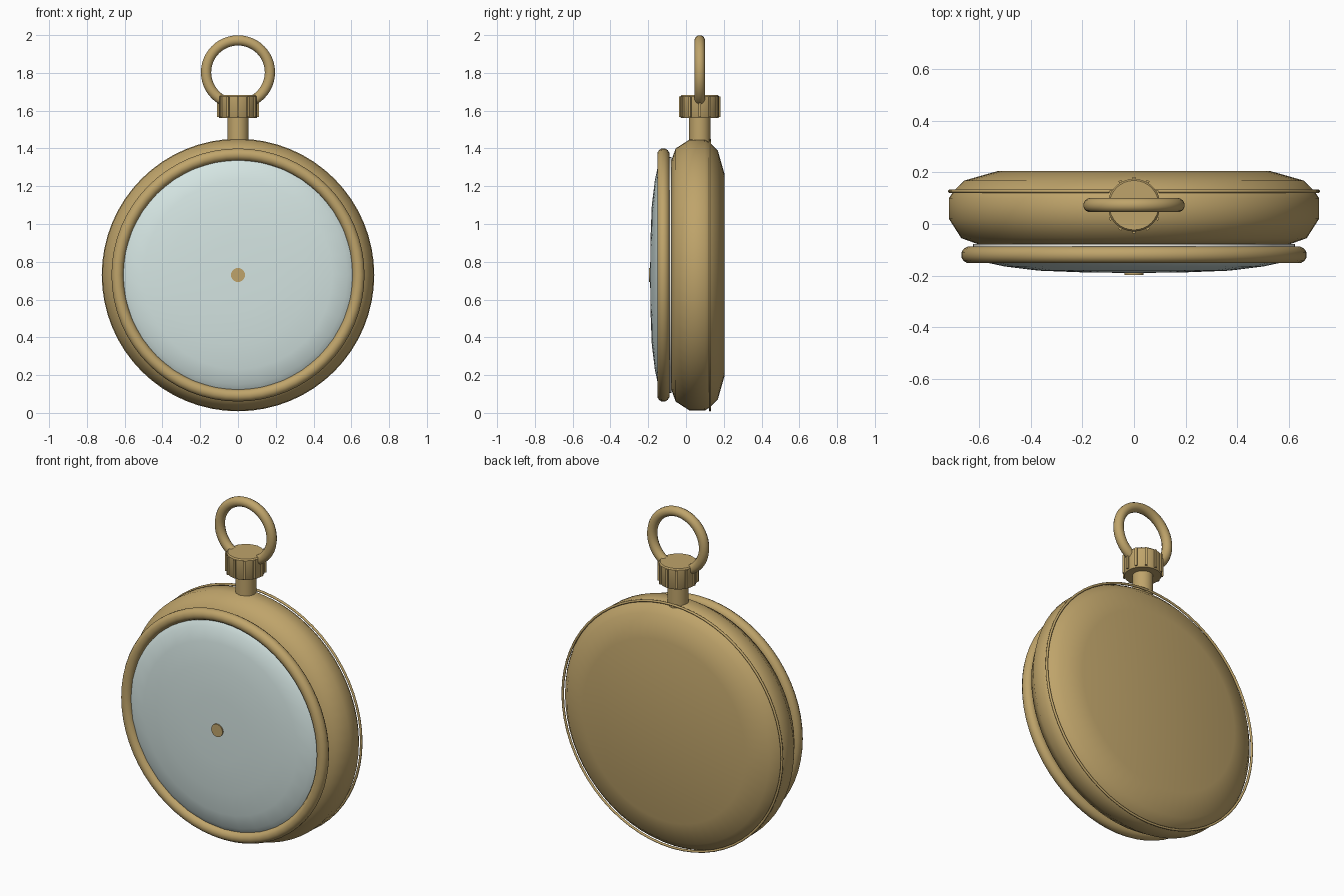
import bpy, bmesh, math
from mathutils import Matrix, Vector

if "Cube" in bpy.data.objects:
    bpy.data.objects.remove(bpy.data.objects["Cube"])

CZ = 0.73   # height of the case centre
SY = 0.073  # depth of the crown, stem and bow


def material(name, rgb):
    m = bpy.data.materials.new(name)
    m.diffuse_color = (*rgb, 1)
    m.use_nodes = True
    m.node_tree.nodes["Principled BSDF"].inputs["Base Color"].default_value = m.diffuse_color
    return m


GOLD = material("gold", (0.52, 0.37, 0.145))
GLASS = material("glass", (0.66, 0.78, 0.76))
WHITE = material("enamel", (0.9, 0.88, 0.8))
DARK = material("dark", (0.03, 0.03, 0.04))


def finish(bm, name, mat, loc, angle=40):
    bmesh.ops.remove_doubles(bm, verts=bm.verts, dist=1e-5)
    bmesh.ops.recalc_face_normals(bm, faces=bm.faces)
    me = bpy.data.meshes.new(name)
    bm.to_mesh(me)
    bm.free()
    ob = bpy.data.objects.new(name, me)
    bpy.context.collection.objects.link(ob)
    ob.location = loc
    me.materials.append(mat)
    bpy.ops.object.select_all(action='DESELECT')
    ob.select_set(True)
    bpy.context.view_layer.objects.active = ob
    bpy.ops.object.shade_smooth_by_angle(angle=math.radians(angle))
    return ob


def lathe(name, profile, mat, loc, axis='Y', segs=64, closed=False, angle=40):
    """Spin (radius, position along axis) points around the axis."""
    bm = bmesh.new()
    place = (lambda r, h: (r, h, 0)) if axis == 'Y' else (lambda r, h: (r, 0, h))
    vs = [bm.verts.new(place(r, h)) for r, h in profile]
    pairs = list(zip(vs, vs[1:])) + ([(vs[-1], vs[0])] if closed else [])
    edges = [bm.edges.new(p) for p in pairs]
    bmesh.ops.spin(bm, geom=vs + edges, cent=(0, 0, 0), steps=segs, angle=math.tau,
                   axis=(0, 1, 0) if axis == 'Y' else (0, 0, 1))
    return finish(bm, name, mat, loc, angle)


def ring(name, major, minor, mat, loc, segs=64, sides=12):
    pts = [(major + minor * math.cos(math.tau * (i + .5) / sides),
            minor * math.sin(math.tau * (i + .5) / sides)) for i in range(sides)]
    return lathe(name, pts, mat, loc, segs=segs, closed=True, angle=60)


# Case body, with the separate thin seam ring of the back cover
lathe("case", [(0, -0.08), (0.60, -0.08), (0.67, -0.055), (0.718, 0.02), (0.718, 0.10),
               (0.70, 0.127), (0.66, 0.168), (0.53, 0.205), (0, 0.205)], GOLD, (0, 0, CZ))
ring("back_cover_seam", 0.715, 0.007, GOLD, (0, 0.127, CZ), sides=8)

# Bezel, dial and domed crystal
ring("bezel", 0.638, 0.033, GOLD, (0, -0.12, CZ))
lathe("dial", [(0, -0.10), (0.625, -0.10), (0.625, -0.078), (0, -0.078)], WHITE, (0, 0, CZ))
lathe("crystal", [(0, -0.19), (0.19, -0.188), (0.37, -0.181), (0.50, -0.165), (0.58, -0.148),
                  (0.61, -0.128), (0, -0.128)], GLASS, (0, 0, CZ), segs=32)
lathe("centre_pin", [(0, -0.197), (0.037, -0.197), (0.037, -0.10), (0, -0.10)],
      GOLD, (0, 0, CZ), segs=24)

# Hands under the crystal
for name, length, turn in (("hour_hand", 0.30, -55), ("minute_hand", 0.45, 55)):
    bm = bmesh.new()
    bmesh.ops.create_cube(bm, size=1)
    bmesh.ops.scale(bm, verts=bm.verts, vec=(0.025, 0.008, length))
    bmesh.ops.translate(bm, verts=bm.verts, vec=(0, 0, length / 2))
    bmesh.ops.rotate(bm, verts=bm.verts, matrix=Matrix.Rotation(math.radians(turn), 3, 'Y'))
    finish(bm, name, DARK, (0, -0.14, CZ))

# Stem and fluted crown
lathe("stem", [(0, 1.40), (0.056, 1.40), (0.056, 1.58), (0, 1.58)], GOLD, (0, SY, 0), 'Z', 32)
lathe("crown", [(0, 1.56), (0.098, 1.56), (0.102, 1.566), (0.102, 1.675), (0.096, 1.682),
                (0, 1.682)], GOLD, (0, SY, 0), 'Z', 32)
bm = bmesh.new()
for i in range(12):
    m = (Matrix.Rotation(math.tau * i / 12, 4, 'Z') @ Matrix.Translation((0.102, 0, 1.621))
         @ Matrix.Diagonal((0.016, 0.013, 0.108, 1)))
    bmesh.ops.create_cube(bm, size=1, matrix=m)
finish(bm, "crown_ridges", GOLD, (0, SY, 0))

# Bow
ring("bow", 0.169, 0.028, GOLD, (0, SY, 1.803), segs=48)
